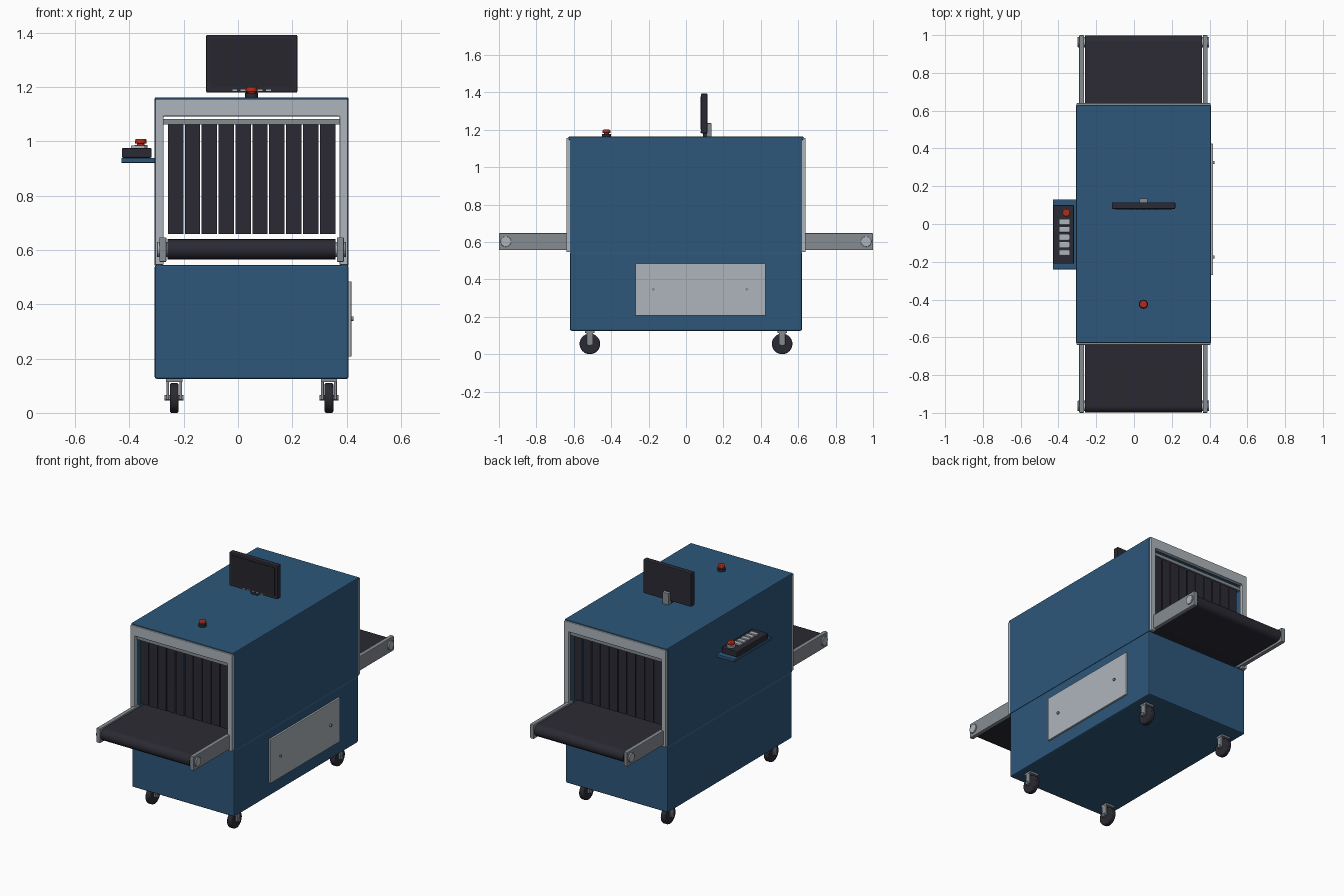
import bpy, bmesh, math
from mathutils import Matrix, Vector

if "Cube" in bpy.data.objects:
    bpy.data.objects.remove(bpy.data.objects["Cube"])

CX = 0.05  # centre line of the cabinet


def mat(name, rgb):
    m = bpy.data.materials.new(name)
    m.diffuse_color = (*rgb, 1)
    m.use_nodes = True
    m.node_tree.nodes["Principled BSDF"].inputs["Base Color"].default_value = m.diffuse_color
    return m


BLUE = mat("blue paint", (0.026, 0.095, 0.195))
DARK = mat("dark rubber", (0.024, 0.023, 0.033))
SCREEN = mat("screen black", (0.019, 0.019, 0.026))
LIGHT = mat("light metal", (0.42, 0.46, 0.50))
STEEL = mat("steel", (0.24, 0.265, 0.29))
RED = mat("red button", (0.42, 0.025, 0.012))


def finish(name, bm, m, bevel=0, smooth=False):
    bmesh.ops.recalc_face_normals(bm, faces=bm.faces[:])
    me = bpy.data.meshes.new(name)
    bm.to_mesh(me)
    bm.free()
    me.materials.append(m)
    ob = bpy.data.objects.new(name, me)
    bpy.context.collection.objects.link(ob)
    if bevel:
        mod = ob.modifiers.new("bevel", "BEVEL")
        mod.width, mod.segments = bevel, 2
        mod.limit_method = 'ANGLE'
    if smooth:
        bpy.context.view_layer.objects.active = ob
        ob.select_set(True)
        bpy.ops.object.shade_smooth_by_angle(angle=math.radians(40))
        ob.select_set(False)
    return ob


def box(name, x, y, z, m, bevel=0):
    """Box from (min, max) pairs."""
    bm = bmesh.new()
    bmesh.ops.create_cube(bm, size=1)
    for v in bm.verts:
        v.co = Vector([(a + b) / 2 + c * (b - a) for c, (a, b) in zip(v.co, (x, y, z))])
    return finish(name, bm, m, bevel)


def cyl(name, c, r, length, axis, m, bevel=0, r2=None):
    bm = bmesh.new()
    rot = Matrix.Rotation(math.pi / 2, 4, 'Y') if axis == 'x' else Matrix()
    bmesh.ops.create_cone(bm, cap_ends=True, segments=32, radius1=r, radius2=r2 or r,
                          depth=length, matrix=Matrix.Translation(c) @ rot)
    return finish(name, bm, m, bevel, True)


def prism(name, pts, axis, span, m, bevel=0, smooth=False):
    """Extrude a profile: (x, z) points along y, or (y, z) points along x."""
    bm = bmesh.new()
    lo, hi = span
    vs = [bm.verts.new((p[0], lo, p[1]) if axis == 'y' else (lo, p[0], p[1])) for p in pts]
    f = bm.faces.new(vs)
    out = bmesh.ops.extrude_face_region(bm, geom=[f])
    d = Vector((0, hi - lo, 0)) if axis == 'y' else Vector((hi - lo, 0, 0))
    bmesh.ops.translate(bm, vec=d, verts=[v for v in out["geom"] if isinstance(v, bmesh.types.BMVert)])
    return finish(name, bm, m, bevel, smooth)


def arch(half, top, inner_half, inner_top, bottom):
    return [(CX - half, bottom), (CX - half, top), (CX + half, top), (CX + half, bottom),
            (CX + inner_half, bottom), (CX + inner_half, inner_top),
            (CX - inner_half, inner_top), (CX - inner_half, bottom)]


# Cabinet: closed base, open tunnel housing, roof
box("base_cabinet", (-0.307, 0.407), (-0.62, 0.62), (0.125, 0.545), BLUE, 0.008)
prism("tunnel_housing", arch(0.357, 1.155, 0.332, 1.105, 0.543), 'y', (-0.62, 0.62), BLUE)
box("roof", (-0.307, 0.407), (-0.63, 0.63), (1.145, 1.163), BLUE, 0.005)

# Belt with rounded ends
z0, r = 0.603, 0.037
belt = []
for s in (1, -1):
    for i in range(13):
        a = math.pi / 2 - math.pi * i / 12
        belt.append((s * (0.962 + r * math.cos(a)), z0 + s * r * math.sin(a)))
prism("conveyor_belt", belt, 'x', (-0.26, 0.36), DARK, 0, True)

for s, end in ((-1, "front"), (1, "back")):
    # Portal frame around each tunnel mouth
    prism(end + "_frame", arch(0.355, 1.156, 0.324, 1.093, 0.545), 'y',
          sorted((s * 0.615, s * 0.64)), LIGHT, 0.004)
    # Hanging curtain
    box(end + "_curtain_bar", (CX - 0.326, CX + 0.326), sorted((s * 0.592, s * 0.615)),
        (1.063, 1.083), STEEL)
    for i in range(10):
        x = CX + (i - 4.5) * 0.0622
        box(f"{end}_curtain_strip_{i}", (x - 0.0285, x + 0.0285),
            sorted((s * 0.60, s * 0.606)), (0.66, 1.064), DARK)
    # Side rails with roller caps
    for t in (-1, 1):
        box(end + "_rail", sorted((CX + t * 0.314, CX + t * 0.34)), sorted((s * 0.60, s * 1.0)),
            (0.556, 0.647), STEEL, 0.004)
        cyl(end + "_roller_cap", (CX + t * 0.328, s * 0.963, 0.602), 0.028, 0.04, 'x', LIGHT, 0.002)
    # Casters
    for x in (CX - 0.285, CX + 0.285):
        y = s * 0.514
        cyl("caster_wheel", (x, y, 0.055), 0.055, 0.032, 'x', DARK, 0.006)
        cyl("caster_axle", (x, y, 0.055), 0.010, 0.07, 'x', STEEL)
        box("caster_plate", (x - 0.03, x + 0.03), (y - 0.025, y + 0.025), (0.114, 0.127), STEEL)
        for t in (-1, 1):
            box("caster_fork", sorted((x + t * 0.019, x + t * 0.029)), (y - 0.017, y + 0.017),
                (0.048, 0.125), STEEL, 0.002)

# Side access panel with two fasteners
box("access_panel", (0.40, 0.418), (-0.27, 0.425), (0.207, 0.485), LIGHT, 0.003)
for y in (-0.175, 0.325):
    cyl("panel_fastener", (0.42, y, 0.347), 0.008, 0.012, 'x', STEEL)

# Monitor on a short post
box("monitor_body", (-0.117, 0.219), (0.08, 0.115), (1.18, 1.393), DARK, 0.005)
box("monitor_screen", (-0.099, 0.201), (0.077, 0.084), (1.20, 1.377), SCREEN)
box("monitor_neck", (0.028, 0.072), (0.108, 0.136), (1.16, 1.235), STEEL, 0.003)
box("monitor_foot", (0.028, 0.072), (0.09, 0.112), (1.16, 1.182), DARK)
for i in range(5):
    x = CX + (i - 2) * 0.031
    box("monitor_key", (x - 0.009, x + 0.009), (0.075, 0.082), (1.184, 1.191), LIGHT)


# Emergency stop buttons
def stop_button(name, x, y, z, m):
    cyl(name + "_collar", (x, y, z + 0.007), 0.024, 0.016, 'z', m)
    cyl(name + "_stem", (x, y, z + 0.02), 0.014, 0.014, 'z', RED)
    cyl(name + "_cap", (x, y, z + 0.028), 0.022, 0.018, 'z', RED, 0.004, 0.020)


stop_button("roof_stop", CX, -0.425, 1.163, DARK)

# Operator console on a side shelf
box("console_shelf", (-0.43, -0.30), (-0.24, 0.13), (0.921, 0.94), BLUE, 0.003)
box("console_body", (-0.428, -0.318), (-0.21, 0.10), (0.94, 0.976), DARK, 0.004)
stop_button("console_stop", -0.358, 0.06, 0.973, LIGHT)
for i in range(5):
    y = 0.01 - i * 0.04
    box("console_key", (-0.395, -0.342), (y - 0.014, y + 0.014), (0.97, 0.985), LIGHT, 0.002)
